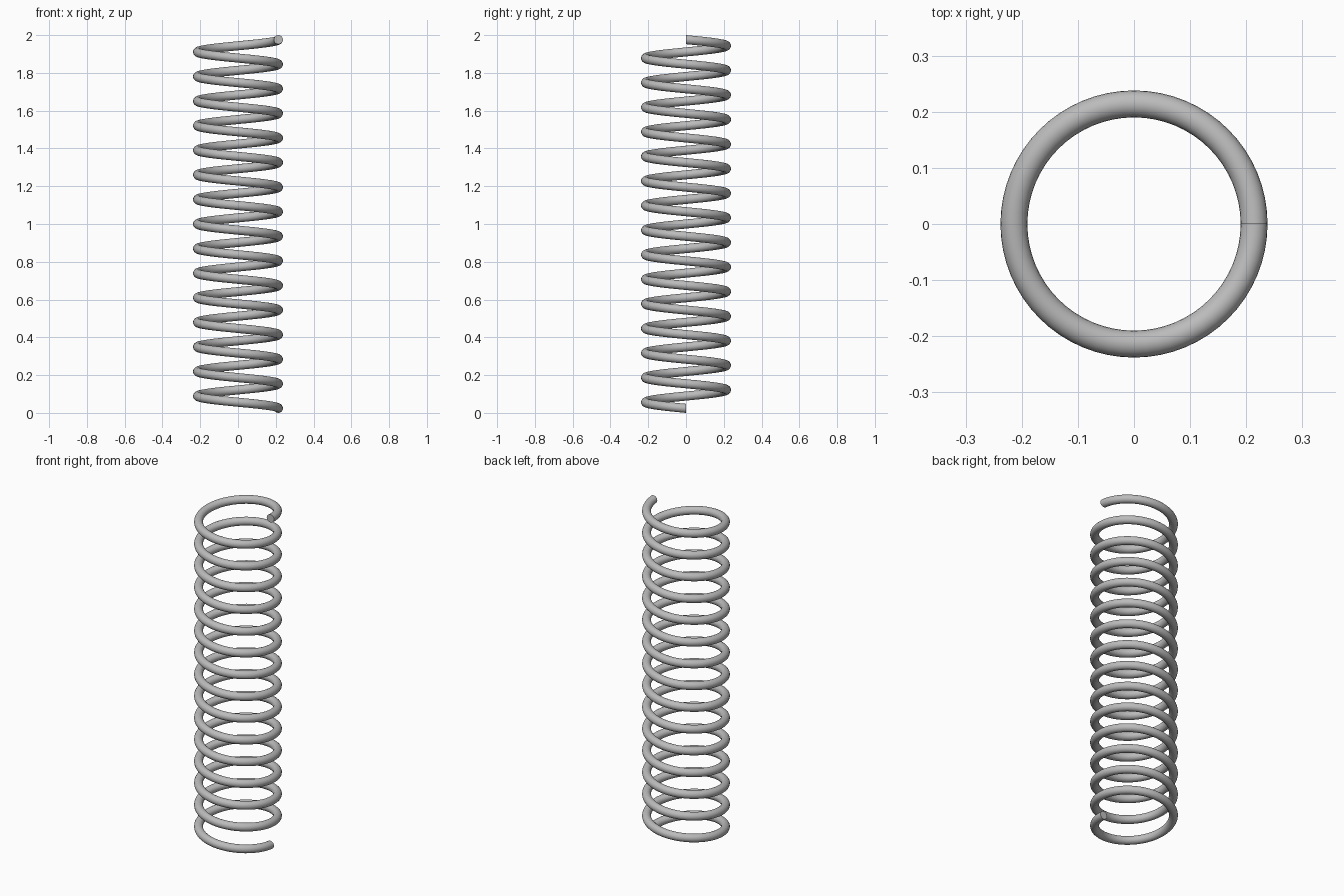
import bpy
import bmesh
from math import tau, radians
from mathutils import Matrix, Vector

cube = bpy.data.objects.get("Cube")
if cube:
    bpy.data.objects.remove(cube, do_unlink=True)

COIL_RADIUS = 0.214
WIRE_RADIUS = 0.024
HEIGHT = 2.0
TURNS = 15
STEPS = 64 * TURNS
SIDES = 20

# Grey steel
steel = bpy.data.materials.new("grey_steel")
steel.use_nodes = True
colour = (0.5, 0.5, 0.5, 1)
steel.diffuse_color = colour
steel.node_tree.nodes["Principled BSDF"].inputs["Base Color"].default_value = colour

# Round wire section standing upright at the lower end of the coil
bm = bmesh.new()
place = Matrix.Translation((COIL_RADIUS, 0, WIRE_RADIUS)) @ Matrix.Rotation(radians(90), 4, 'X')
bmesh.ops.create_circle(bm, cap_ends=False, segments=SIDES, radius=WIRE_RADIUS, matrix=place)

# Sweep the section clockwise up the helix
rise = (HEIGHT - 2 * WIRE_RADIUS) / STEPS
bmesh.ops.spin(bm, geom=bm.verts[:] + bm.edges[:], cent=(0, 0, 0), axis=(0, 0, 1),
               dvec=Vector((0, 0, rise)), angle=-tau * TURNS, steps=STEPS)

# Flat caps on both cut ends
bmesh.ops.holes_fill(bm, edges=[e for e in bm.edges if e.is_boundary], sides=0)
bmesh.ops.recalc_face_normals(bm, faces=bm.faces)

mesh = bpy.data.meshes.new("coil_spring")
bm.to_mesh(mesh)
bm.free()
mesh.materials.append(steel)
spring = bpy.data.objects.new("coil_spring", mesh)
bpy.context.collection.objects.link(spring)

# Smooth wire with crisp end caps
bpy.ops.object.select_all(action='DESELECT')
spring.select_set(True)
bpy.context.view_layer.objects.active = spring
bpy.ops.object.shade_smooth_by_angle(angle=radians(40))
